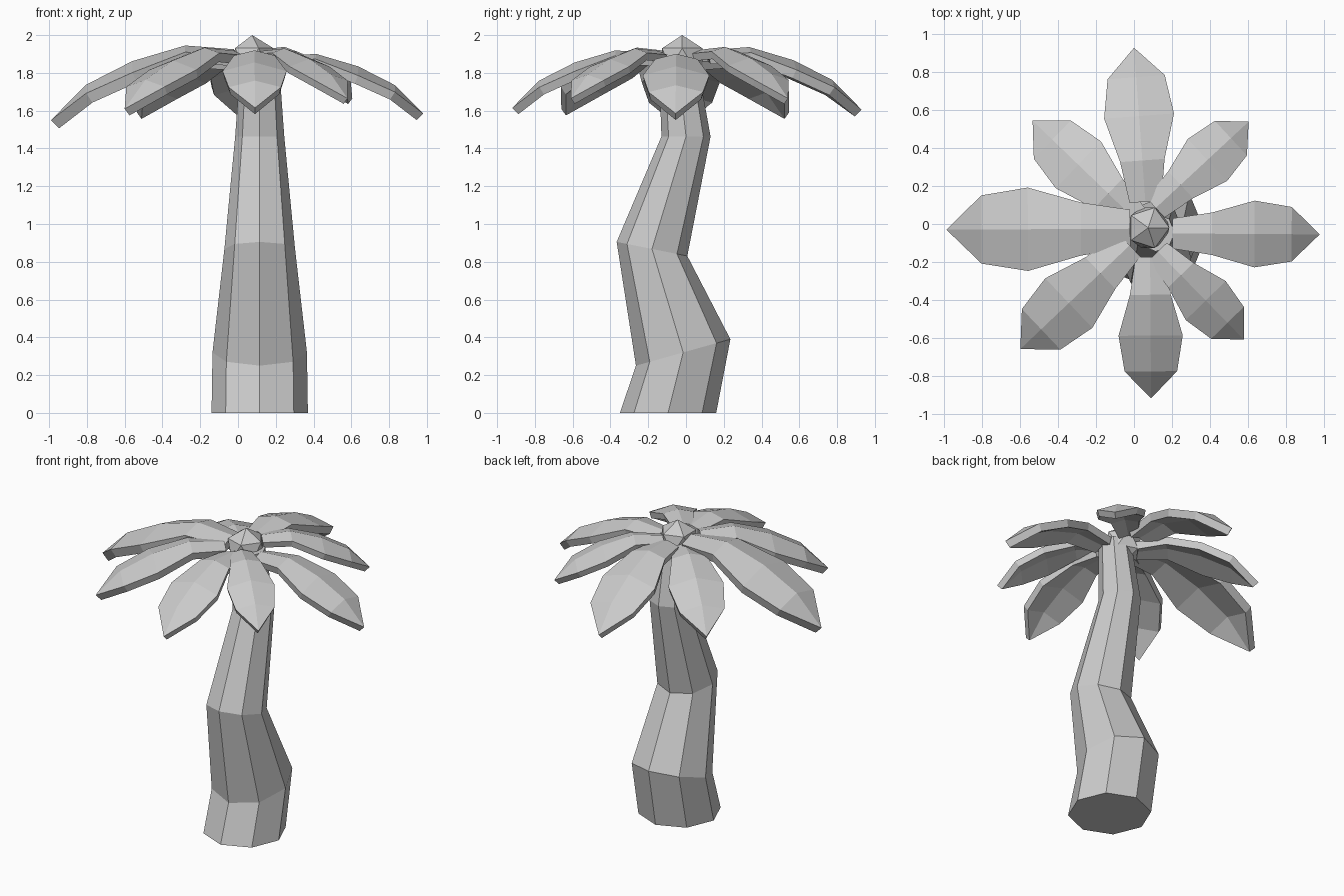
import bpy, bmesh, math
from mathutils import Vector

if "Cube" in bpy.data.objects:
    bpy.data.objects.remove(bpy.data.objects["Cube"])


def make_object(name, bm):
    bmesh.ops.recalc_face_normals(bm, faces=bm.faces)
    mesh = bpy.data.meshes.new(name)
    bm.to_mesh(mesh)
    bm.free()
    obj = bpy.data.objects.new(name, mesh)
    bpy.context.collection.objects.link(obj)
    return obj


# Trunk: octagonal rings (centre y, centre z, radius, z rise per unit y)
RINGS = [(-0.095, 0.0, 0.255, 0.0), (-0.015, 0.32, 0.25, 0.28),
         (-0.18, 0.868, 0.187, -0.2), (0.0, 1.463, 0.13, 0.0),
         (-0.045, 1.88, 0.10, 0.0)]
bm = bmesh.new()
loops = []
for cy, cz, r, slope in RINGS:
    ring = []
    for i in range(8):
        a = i * math.pi / 4
        dy = r * math.sin(a)
        ring.append(bm.verts.new((0.115 + r * math.cos(a), cy + dy, cz + slope * dy)))
    loops.append(ring)
for lo, hi in zip(loops, loops[1:]):
    for i in range(8):
        j = (i + 1) % 8
        bm.faces.new((lo[i], lo[j], hi[j], hi[i]))
bm.faces.new(loops[0])
bm.faces.new(loops[-1])
make_object("trunk", bm)

# Crown hub: icosahedron at the top of the trunk
bpy.ops.mesh.primitive_ico_sphere_add(subdivisions=1, radius=0.125,
                                      location=(0.075, -0.02, 1.875))
bpy.context.object.name = "crown_hub"

# Leaf stations: distance back from tip, height above tip, half width, edge droop
STATIONS = [(0.97, 0.375, 0.10, 0.03), (0.71, 0.395, 0.14, 0.035),
            (0.43, 0.312, 0.22, 0.06), (0.185, 0.187, 0.18, 0.045)]


def leaf(name, tip, base, s):
    tip = Vector(tip)
    out = Vector((tip.x - base[0], tip.y - base[1], 0)).normalized()
    side = Vector((-out.y, out.x, 0))
    up = Vector((0, 0, 1))
    bm = bmesh.new()
    rows = []
    for back, rise, half, droop in STATIONS:
        mid = tip + s * (rise * up - back * out)
        rows.append([bm.verts.new(mid + s * (k * half * side - abs(k) * droop * up))
                     for k in (1, 0, -1)])
    for a, b in zip(rows, rows[1:]):
        for i in range(2):
            bm.faces.new((a[i], a[i + 1], b[i + 1], b[i]))
    end = bm.verts.new(tip)
    for i in range(2):
        bm.faces.new((rows[-1][i], rows[-1][i + 1], end))
    obj = make_object(name, bm)
    # upper surface faces up, thickness goes below it
    if obj.data.polygons[0].normal.z < 0:
        obj.data.flip_normals()
    mod = obj.modifiers.new("thickness", 'SOLIDIFY')
    mod.thickness = 0.06 * s
    mod.offset = -1
    mod.use_even_offset = True


# Eight leaves: tip position, base position, size
LEAVES = [("left", (-0.99, -0.03, 1.55), (-0.02, -0.025), 1.0),
          ("right", (0.98, -0.055, 1.585), (0.2, -0.05), 0.80),
          ("front", (0.09, -0.92, 1.615), (0.085, -0.17), 0.77),
          ("back", (0.0, 0.93, 1.605), (0.06, 0.12), 0.84),
          ("back_right", (0.605, 0.54, 1.665), (0.115, 0.085), 0.69),
          ("back_left", (-0.535, 0.545, 1.59), (0.01, 0.02), 0.78),
          ("front_left", (-0.6, -0.66, 1.61), (-0.02, -0.11), 0.82),
          ("front_right", (0.58, -0.61, 1.665), (0.12, -0.14), 0.67)]
for name, tip, base, s in LEAVES:
    leaf("leaf_" + name, tip, base, s)
